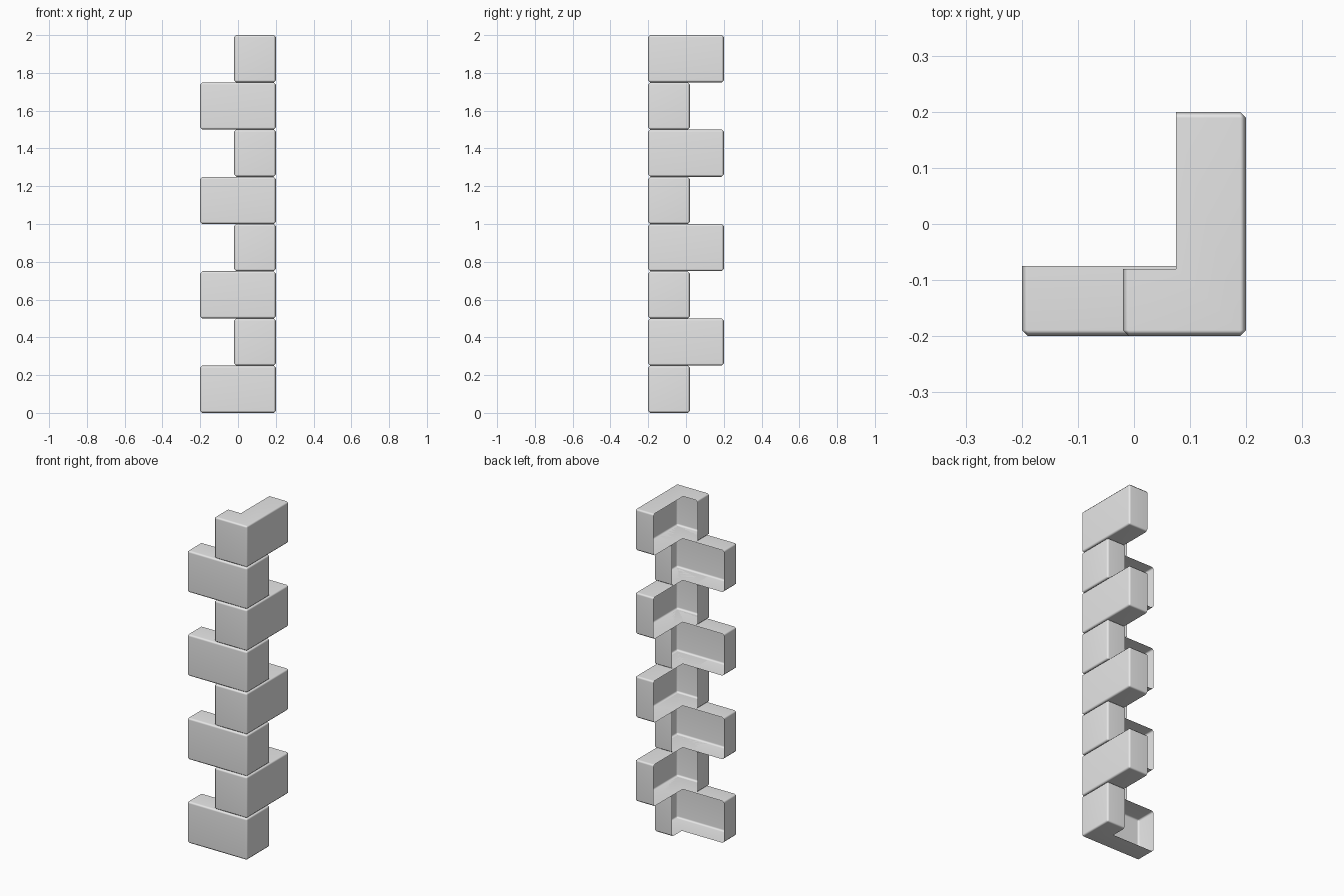
import bpy
import bmesh

old = bpy.data.objects.get("Cube")
if old:
    bpy.data.objects.remove(old, do_unlink=True)

COUNT = 8
HEIGHT = 0.25
HALF = 0.2          # half of the long arm
SHORT = 0.02        # where the short arm stops
BEVEL = 0.011

stone = bpy.data.materials.new("stone_grey")
stone.use_nodes = True
stone.diffuse_color = (0.8, 0.8, 0.8, 1)
stone.node_tree.nodes["Principled BSDF"].inputs["Base Color"].default_value = (0.8, 0.8, 0.8, 1)


def l_profile(long_on_x):
    """L outline, listed from the inner corner; its first and last sides are the open inner ones."""
    pts = [(0.08, -0.075), (0.08, SHORT), (HALF, SHORT), (HALF, -HALF), (-HALF, -HALF), (-HALF, -0.075)]
    if not long_on_x:
        pts = [(-y, -x) for x, y in reversed(pts[1:])]
        pts.insert(0, (0.075, -0.08))
    return pts


def corner_block(name, z, long_on_x):
    bm = bmesh.new()
    pts = l_profile(long_on_x)
    low = [bm.verts.new((x, y, z)) for x, y in pts]
    high = [bm.verts.new((x, y, z + HEIGHT)) for x, y in pts]
    bm.faces.new(low)
    bm.faces.new(high)
    # outer walls only: the two sides meeting the inner corner stay open
    for i in range(1, len(pts) - 1):
        bm.faces.new((low[i], low[i + 1], high[i + 1], high[i]))
    bmesh.ops.recalc_face_normals(bm, faces=bm.faces)
    rims = [e for e in bm.edges if len(e.link_faces) == 2]
    bmesh.ops.bevel(bm, geom=rims, offset=BEVEL, segments=1, affect="EDGES")
    # make sure the walls point outwards
    top = max(bm.faces, key=lambda f: f.calc_center_median().z)
    if top.normal.z < 0:
        bmesh.ops.reverse_faces(bm, faces=bm.faces)
    for f in bm.faces:
        f.smooth = True
    mesh = bpy.data.meshes.new(name)
    bm.to_mesh(mesh)
    bm.free()
    mesh.materials.append(stone)
    block = bpy.data.objects.new(name, mesh)
    bpy.context.collection.objects.link(block)
    # keep the broad faces flat and the bevels soft
    block.modifiers.new("soft_bevels", "WEIGHTED_NORMAL")


for i in range(COUNT):
    corner_block(f"corner_block_{i + 1}", i * HEIGHT, i % 2 == 0)
